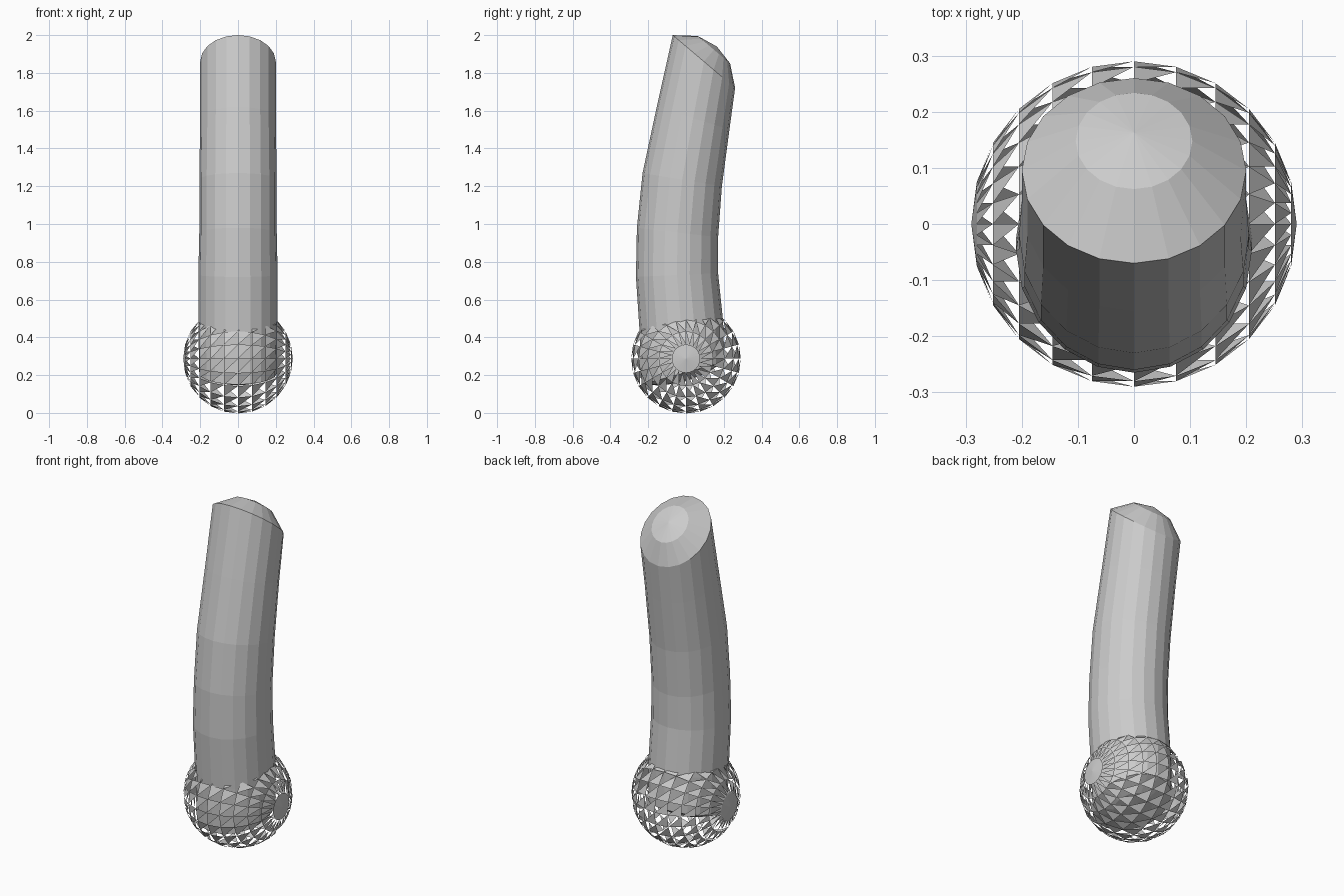
import bpy, bmesh
from math import sin, cos, pi
from mathutils import Vector

if "Cube" in bpy.data.objects:
    bpy.data.objects.remove(bpy.data.objects["Cube"])


def finish(name, bm, fix_normals=False):
    if fix_normals:
        bmesh.ops.recalc_face_normals(bm, faces=bm.faces[:])
    mesh = bpy.data.meshes.new(name)
    bm.to_mesh(mesh)
    bm.free()
    obj = bpy.data.objects.new(name, mesh)
    bpy.context.collection.objects.link(obj)
    return obj


# Open lattice ball: poles on x, solid pole fans, half of every quad left out
R, CZ, SEGS, RINGS = 0.29, 0.287, 24, 12
bm = bmesh.new()
rings = []
for i in range(1, RINGS):
    t = pi * i / RINGS
    rings.append([bm.verts.new((R * cos(t),
                                R * sin(t) * cos(2 * pi * j / SEGS),
                                CZ + R * sin(t) * sin(2 * pi * j / SEGS)))
                  for j in range(SEGS)])
right_pole = bm.verts.new((R, 0, CZ))
left_pole = bm.verts.new((-R, 0, CZ))
for j in range(SEGS):
    k = (j + 1) % SEGS
    bm.faces.new((right_pole, rings[0][j], rings[0][k]))
    bm.faces.new((left_pole, rings[-1][k], rings[-1][j]))
    for a, b in zip(rings, rings[1:]):
        bm.faces.new((a[j], b[j], b[k]))
finish("lattice_ball", bm)

# Bent handle: each section is (front y, front z, back y, back z, half width)
sections = [
    (-0.235, 0.15, 0.20, 0.27, 0.205),
    (-0.245, 0.42, 0.197, 0.48, 0.21),
    (-0.265, 0.72, 0.17, 0.74, 0.21),
    (-0.26, 0.98, 0.17, 0.93, 0.205),
    (-0.23, 1.27, 0.19, 1.20, 0.205),
    (-0.155, 1.62, 0.23, 1.50, 0.20),
    (-0.07, 2.00, 0.26, 1.72, 0.20),
]
SIDES = 20
bm = bmesh.new()


def frame(s):
    front, back = Vector((0, s[0], s[1])), Vector((0, s[2], s[3]))
    half = (front - back) / 2
    normal = Vector((1, 0, 0)).cross(-half).normalized()
    return (front + back) / 2, half, normal


def ring(s, scale=1.0, lift=0.0):
    center, half, normal = frame(s)
    return [bm.verts.new(center + normal * lift + scale *
                         (half * cos(2 * pi * j / SIDES)
                          + Vector((s[4] * sin(2 * pi * j / SIDES), 0, 0))))
            for j in range(SIDES)]


# Shallow domes close both ends
loops = [ring(sections[0], 0.5, -0.035)]
loops += [ring(s) for s in sections]
loops += [ring(sections[-1], 0.52, 0.082)]
for a, b in zip(loops, loops[1:]):
    for j in range(SIDES):
        k = (j + 1) % SIDES
        bm.faces.new((a[j], a[k], b[k], b[j]))
for loop, s, lift in ((loops[0], sections[0], -0.045),
                      (loops[-1], sections[-1], 0.105)):
    center, _, normal = frame(s)
    tip = bm.verts.new(center + normal * lift)
    for j in range(SIDES):
        bm.faces.new((loop[j], loop[(j + 1) % SIDES], tip))
finish("bent_handle", bm, True)
